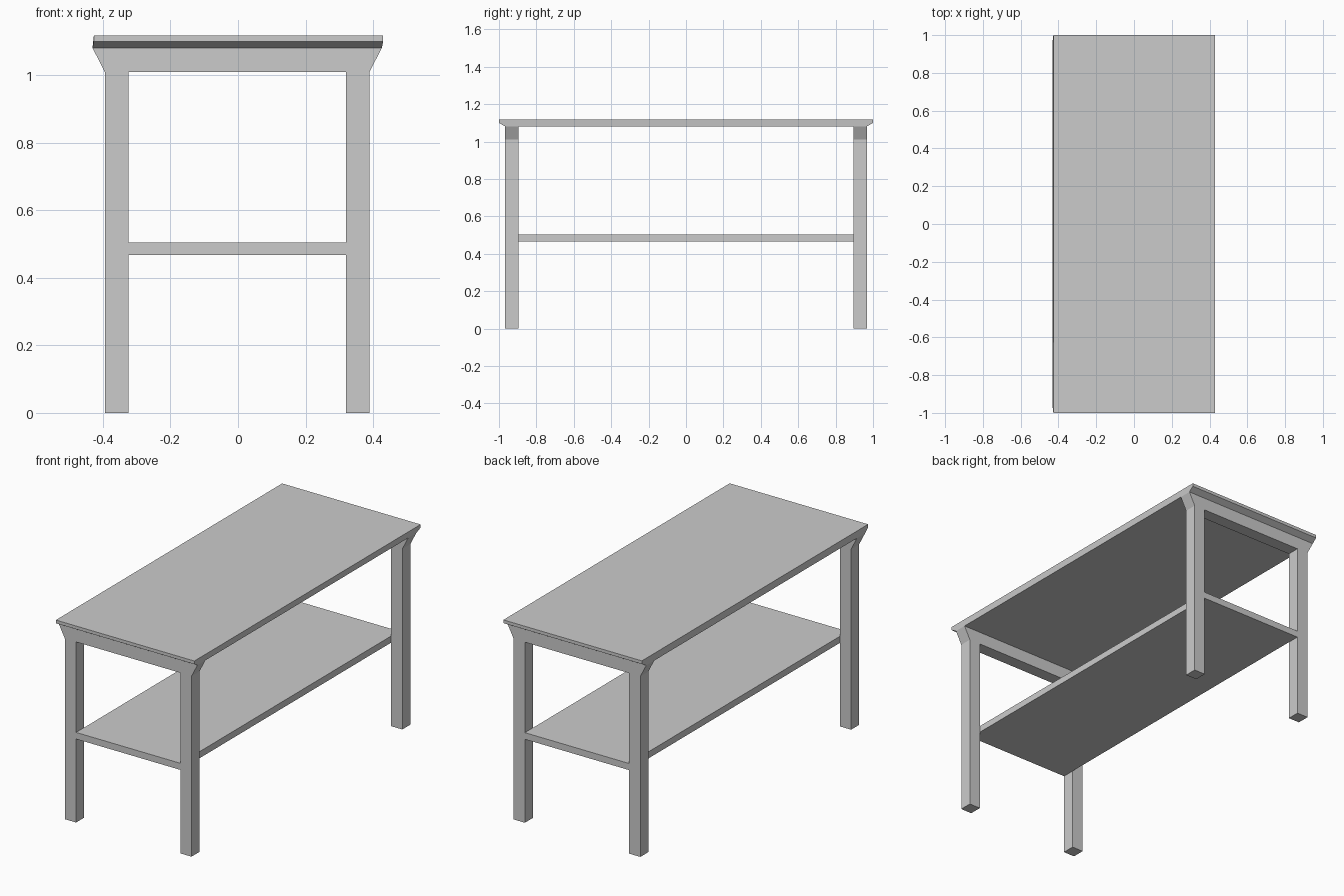
import bpy, bmesh

if "Cube" in bpy.data.objects:
    bpy.data.objects.remove(bpy.data.objects["Cube"])

LEAN = -0.0025          # the underframe sits very slightly left of the top
Y_OUT, Y_IN = 0.967, 0.896


def prism(name, profile, axis, lo, hi):
    """Extrude a closed 2D profile along axis 'x' (profile y,z) or 'y' (profile x,z)."""
    bm = bmesh.new()
    place = (lambda a, z: (lo, a, z)) if axis == 'x' else (lambda a, z: (a, lo, z))
    face = bm.faces.new([bm.verts.new(place(a, z)) for a, z in profile])
    moved = bmesh.ops.extrude_face_region(bm, geom=[face])['geom']
    d = hi - lo
    bmesh.ops.translate(bm, verts=[v for v in moved if isinstance(v, bmesh.types.BMVert)],
                        vec=(d, 0, 0) if axis == 'x' else (0, d, 0))
    bmesh.ops.recalc_face_normals(bm, faces=bm.faces)
    mesh = bpy.data.meshes.new(name)
    bm.to_mesh(mesh)
    bm.free()
    obj = bpy.data.objects.new(name, mesh)
    bpy.context.collection.objects.link(obj)
    return obj


# Table top: slab with undercut short ends
half = [(1.0, 1.118), (1.0, 1.10), (Y_OUT, 1.081)]
top = prism("table_top", half + [(-y, z) for y, z in reversed(half)], 'x', -0.427, 0.43)
for v in top.data.vertices:
    if v.co.z < 1.09:
        v.co.x -= 0.004

# End frames: two legs, flared shoulders and a cross rail in one outline
side = [(0.4285, 1.081), (0.392, 1.01), (0.392, 0), (0.3225, 0), (0.3225, 1.01)]
outline = [(x + LEAN, z) for x, z in side] + [(-x + LEAN, z) for x, z in reversed(side)]
prism("front_leg_frame", outline, 'y', -Y_OUT, -Y_IN)
prism("back_leg_frame", outline, 'y', Y_IN, Y_OUT)

# Lower shelf fitted between the legs, flush with the frame ends
shelf = [(-Y_OUT, 0.467), (Y_OUT, 0.467), (Y_OUT, 0.504), (-Y_OUT, 0.504)]
prism("lower_shelf", shelf, 'x', -0.3225 + LEAN, 0.3225 + LEAN)
